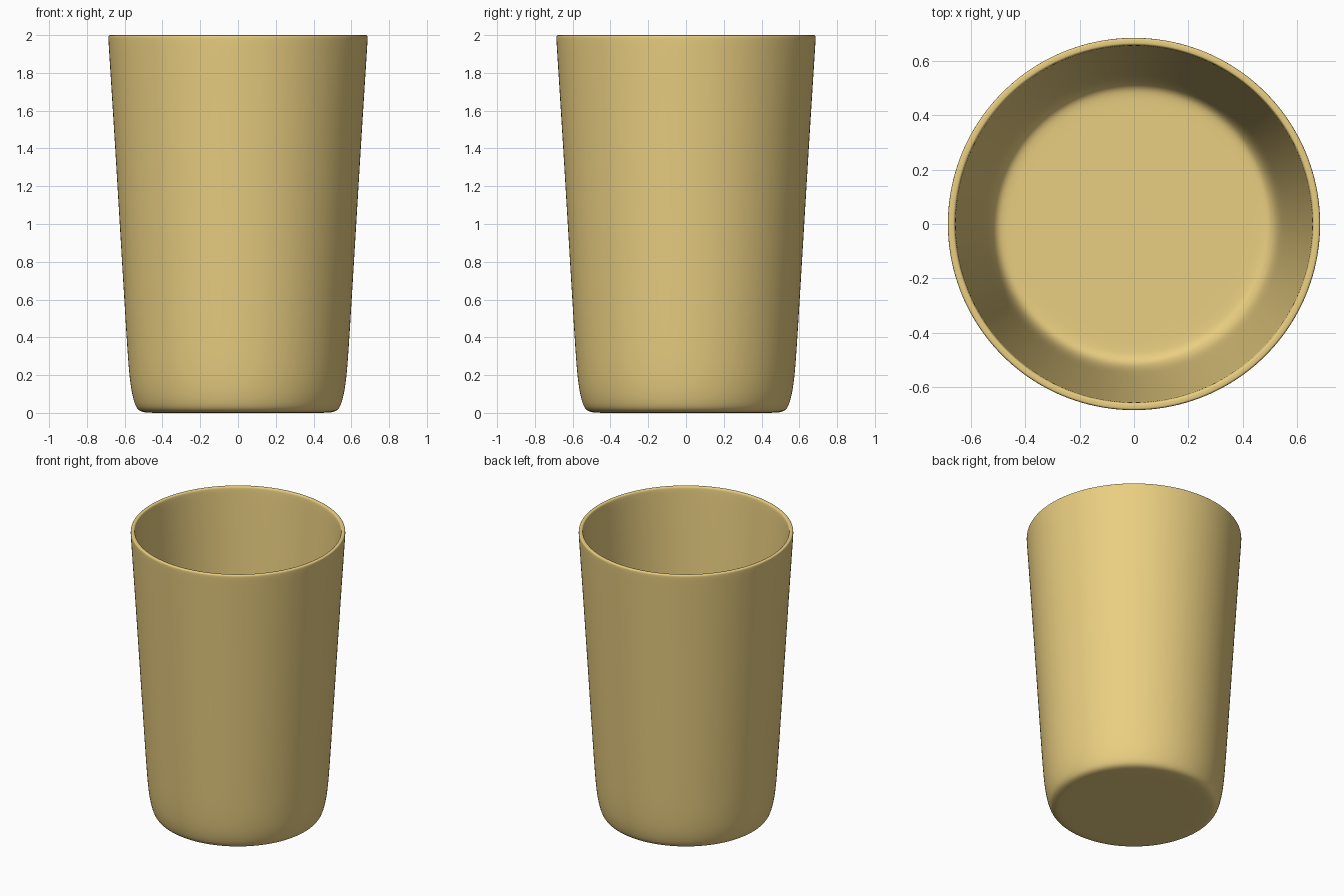
import bpy, bmesh, math

if "Cube" in bpy.data.objects:
    bpy.data.objects.remove(bpy.data.objects["Cube"])

SEGMENTS = 64

# Half profile of the cup (radius, height): outside bottom -> rim -> inside floor
profile = [
    (0.0, 0.0), (0.25, 0.0), (0.45, 0.0), (0.505, 0.002), (0.535, 0.018),
    (0.552, 0.06), (0.568, 0.13), (0.580, 0.24), (0.592, 0.42), (0.627, 1.0),
    (0.660, 1.55), (0.686, 1.95), (0.688, 1.99), (0.685, 2.0),
    (0.674, 2.0), (0.663, 2.0), (0.659, 1.99), (0.656, 1.95),
    (0.631, 1.55), (0.598, 1.0), (0.563, 0.42), (0.551, 0.24), (0.540, 0.13),
    (0.526, 0.07), (0.508, 0.042), (0.485, 0.032), (0.44, 0.03), (0.25, 0.03), (0.0, 0.03),
]

# Lathe the profile around z
bm = bmesh.new()
verts = [bm.verts.new((r, 0, z)) for r, z in profile]
edges = [bm.edges.new(pair) for pair in zip(verts, verts[1:])]
bmesh.ops.spin(bm, geom=verts + edges, cent=(0, 0, 0), axis=(0, 0, 1),
               angle=math.tau, steps=SEGMENTS)
bmesh.ops.remove_doubles(bm, verts=bm.verts, dist=0.0005)
bmesh.ops.recalc_face_normals(bm, faces=bm.faces)
for f in bm.faces:
    f.smooth = True
mesh = bpy.data.meshes.new("cup")
bm.to_mesh(mesh)
bm.free()
cup = bpy.data.objects.new("cup", mesh)
bpy.context.collection.objects.link(cup)

# Soften the rim and base curves
sub = cup.modifiers.new("smooth", 'SUBSURF')
sub.levels = sub.render_levels = 2

# Pale yellow material
mat = bpy.data.materials.new("pale_yellow")
mat.diffuse_color = (0.82, 0.62, 0.22, 1)
mat.use_nodes = True
mat.node_tree.nodes["Principled BSDF"].inputs["Base Color"].default_value = mat.diffuse_color
mesh.materials.append(mat)
